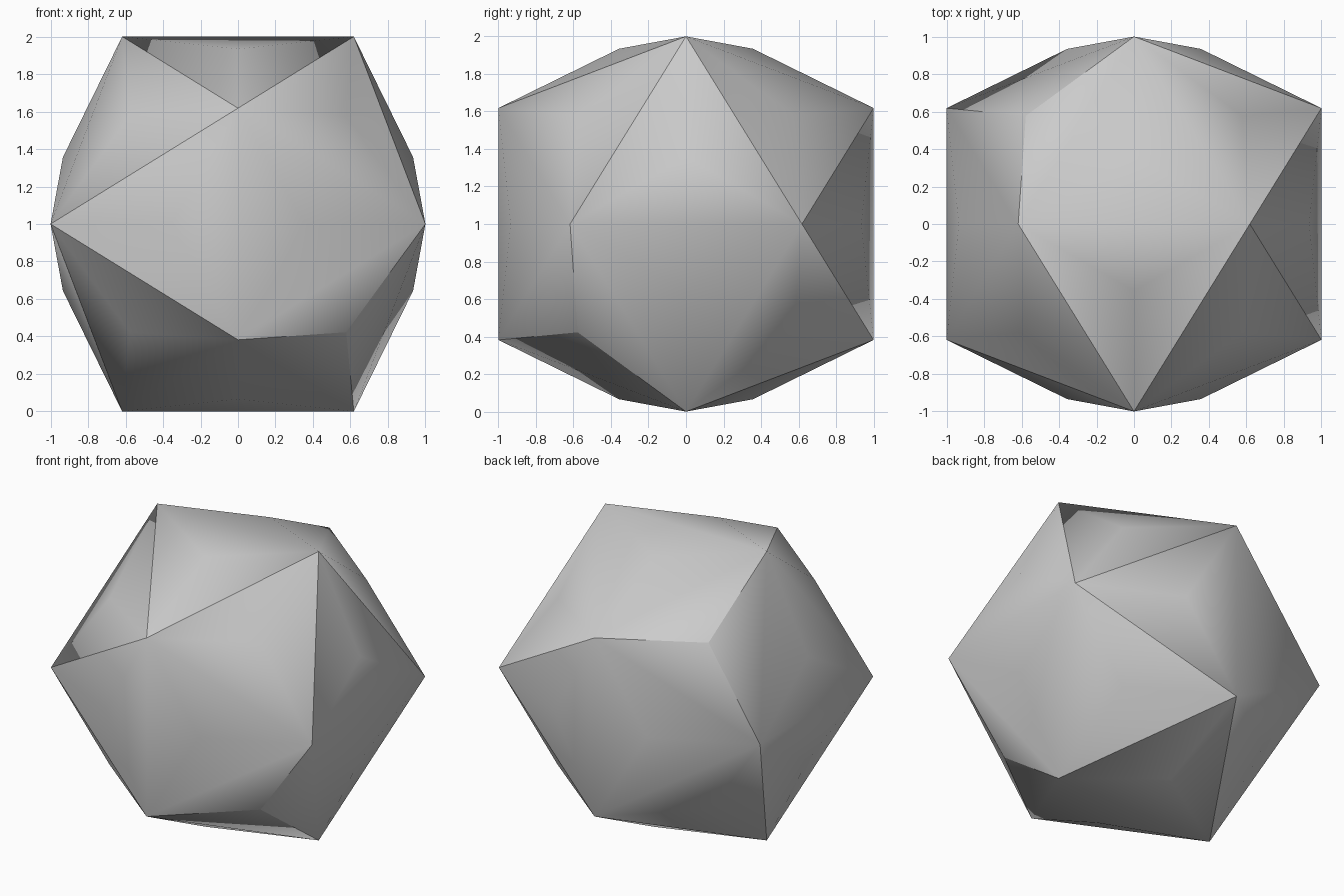
import bpy, bmesh
from mathutils import Vector

cube = bpy.data.objects.get("Cube")
if cube:
    bpy.data.objects.remove(cube, do_unlink=True)

SHORT = (5 ** 0.5 - 1) / 2      # golden ratio of the corner rectangles
APEX_RADIUS = 1.0               # reach of the low bump on each triangle


def dominant(v):
    axis = max(range(3), key=lambda i: abs(v[i]))
    return axis, v[axis] > 0


def panel_of(face):
    """Curved panel (one of six, named by axis and sign) a facet belongs to."""
    apex = min(face.verts, key=lambda v: v.co.length)
    c = apex.co
    if min(abs(k) for k in c) < 0.2:
        return dominant(c)
    # corner triangles: two are shared by three panels, six lean to one side
    signs = [c.x > 0, c.y < 0, c.z < 0]
    if len(set(signs)) == 1:
        base = [v.co for v in face.verts if v is not apex]
        return dominant(base[0] + base[1])
    odd = next(i for i in range(3) if signs.count(signs[i]) == 1)
    axis = (odd - 1) % 3
    return axis, c[axis] > 0


# Twenty-sided solid from three crossed golden rectangles
bm = bmesh.new()
for a in (-1, 1):
    for b in (-SHORT, SHORT):
        for co in ((b, 0, a), (a, b, 0), (0, a, b)):
            bm.verts.new(co)
bmesh.ops.convex_hull(bm, input=bm.verts[:])

# Raise a low pyramid on every triangle
for v in bmesh.ops.poke(bm, faces=bm.faces[:])["verts"]:
    v.co = v.co.normalized() * APEX_RADIUS
bmesh.ops.recalc_face_normals(bm, faces=bm.faces[:])

# Smooth inside each panel, sharp along the panel seams
for f in bm.faces:
    f.smooth = True
for e in bm.edges:
    e.smooth = len({panel_of(f) for f in e.link_faces}) == 1
bmesh.ops.translate(bm, verts=bm.verts[:], vec=Vector((0, 0, 1)))

mesh = bpy.data.meshes.new("faceted_ball")
bm.to_mesh(mesh)
bm.free()
ball = bpy.data.objects.new("faceted_ball", mesh)
bpy.context.collection.objects.link(ball)

# Plain grey
grey = bpy.data.materials.new("plain_grey")
grey.use_nodes = True
colour = (0.6, 0.6, 0.6, 1)
grey.diffuse_color = colour
grey.node_tree.nodes["Principled BSDF"].inputs["Base Color"].default_value = colour
mesh.materials.append(grey)
